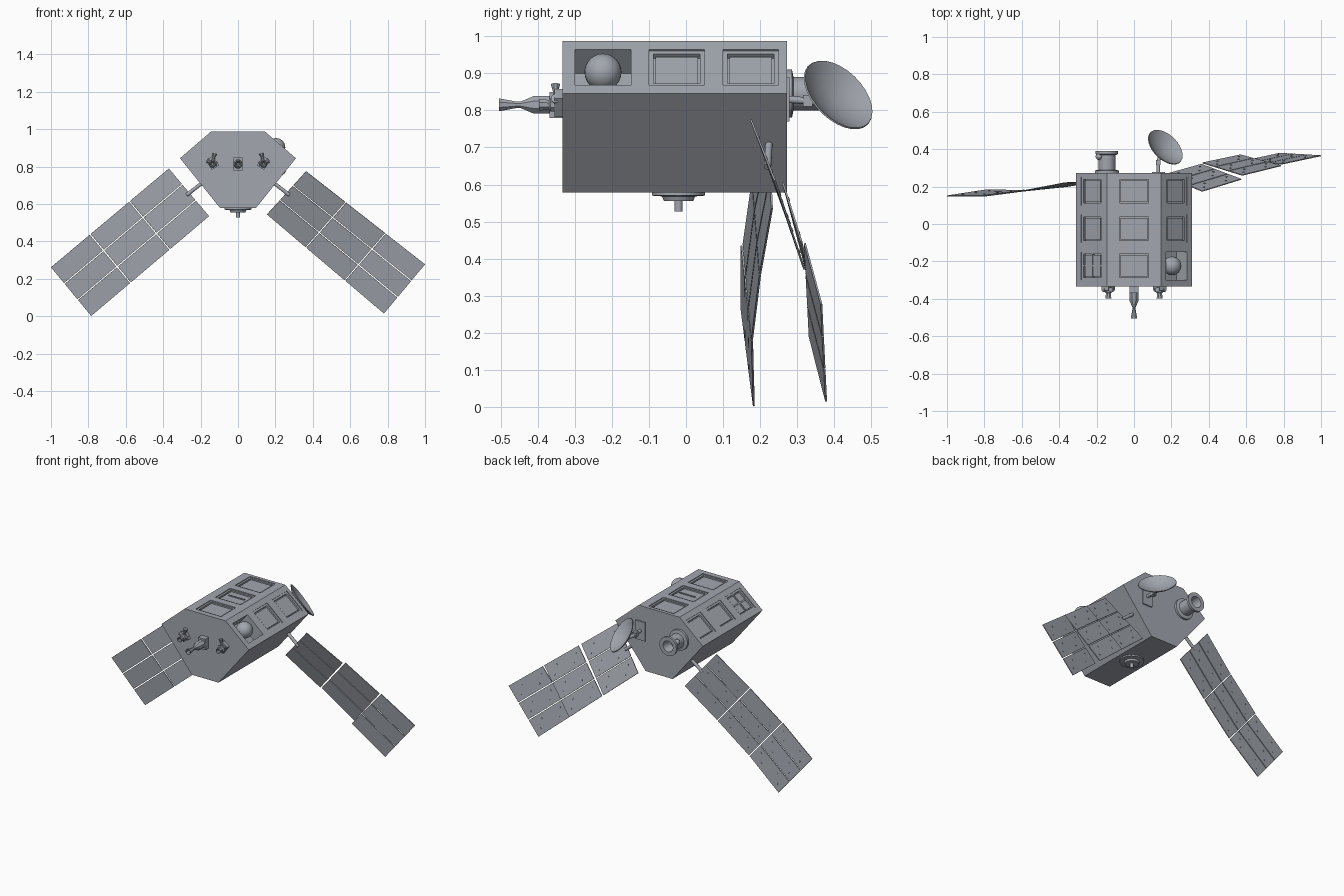
import bpy, bmesh, math
from mathutils import Vector, Matrix

if "Cube" in bpy.data.objects:
    bpy.data.objects.remove(bpy.data.objects["Cube"])

V = Vector
grey = bpy.data.materials.new("dull_metal")
grey.diffuse_color = (.36, .385, .425, 1)
grey.use_nodes = True
grey.node_tree.nodes["Principled BSDF"].inputs["Base Color"].default_value = grey.diffuse_color


def finish(name, bm, smooth=False):
    bmesh.ops.recalc_face_normals(bm, faces=bm.faces[:])
    me = bpy.data.meshes.new(name)
    bm.to_mesh(me)
    bm.free()
    me.materials.append(grey)
    ob = bpy.data.objects.new(name, me)
    bpy.context.collection.objects.link(ob)
    if smooth:
        bpy.ops.object.select_all(action='DESELECT')
        ob.select_set(True)
        bpy.context.view_layer.objects.active = ob
        bpy.ops.object.shade_smooth_by_angle(angle=math.radians(35))
    return ob


def frame(u, n, origin):
    """Matrix whose x is u, z is n and y the remaining axis."""
    u, n = V(u).normalized(), V(n).normalized()
    m = Matrix((u, n.cross(u), n)).transposed().to_4x4()
    m.translation = origin
    return m


def add_box(bm, mat, size):
    bmesh.ops.create_cube(bm, size=1, matrix=mat @ Matrix.Diagonal((*size, 1)))


def box(name, centre, size, tilt=0):
    bm = bmesh.new()
    add_box(bm, Matrix.Translation(centre) @ Matrix.Rotation(tilt, 4, 'Y'), size)
    return finish(name, bm)


def ball(name, centre, r, seg=24):
    bm = bmesh.new()
    bmesh.ops.create_uvsphere(bm, u_segments=seg, v_segments=seg // 2, radius=r,
                              matrix=Matrix.Translation(centre))
    return finish(name, bm, True)


def lathe(name, base, axis, profile, seg=24):
    """Revolve (radius, distance) points about an axis through base."""
    bm = bmesh.new()
    rot = V(axis).to_track_quat('Z', 'Y').to_matrix()
    rings = []
    for r, h in profile:
        rings.append([bm.verts.new(V(base) + rot @ V((r * math.cos(a), r * math.sin(a), h)))
                      for a in (math.tau * (i + .5) / seg for i in range(seg))])
    for a, b in zip(rings, rings[1:]):
        for i in range(seg):
            j = (i + 1) % seg
            bm.faces.new((a[i], a[j], b[j], b[i]))
    bm.faces.new(rings[0][::-1])
    bm.faces.new(rings[-1])
    return finish(name, bm, True)


def rod(name, a, b, r, seg=12):
    d = V(b) - V(a)
    return lathe(name, a, d, [(r, 0), (r, d.length)], seg)


# Hexagonal body
half = [(.145, .987), (.31, .845), (.095, .578)]
outline = half + [(-x, z) for x, z in reversed(half)]
bm = bmesh.new()
f = bm.faces.new([bm.verts.new((x, -.333, z)) for x, z in outline])
ext = bmesh.ops.extrude_face_region(bm, geom=[f])
bmesh.ops.translate(bm, vec=(0, .605, 0), verts=[v for v in ext['geom'] if isinstance(v, bmesh.types.BMVert)])
body = finish("body", bm)

# Recessed bays on the three upper faces: (u, normal, centre, width)
bays = [(V((1, 0, 0)), V((0, 0, 1)), V((0, 0, .987)), .18)]
for s in (1, -1):
    bays.append((V((.165, 0, -s * .142)).normalized(), V((s * .142, 0, .165)).normalized(),
                 V((s * .2275, 0, .916)), .147))
cut = bmesh.new()
for k, (u, n, c, w) in enumerate(bays):
    for j, y in enumerate((-.224, -.025, .175)):
        centre = c + V((0, y, 0))
        sphere_bay = (k == 1 and j == 0)
        depth = .085 if sphere_bay else .022
        add_box(cut, frame(u, n, centre), (w, .15, depth * 2))
        if sphere_bay:
            continue
        # Bay lining: slim rim just under the surface, cross bars on one bay
        bm = bmesh.new()
        for s in (1, -1):
            add_box(bm, frame(u, n, centre + V((0, s * .069, 0)) - n * .014), (w, .012, .018))
            add_box(bm, frame(u, n, centre + u * s * (w / 2 - .006) - n * .014), (.012, .15, .018))
        add_box(bm, frame(u, n, centre - n * .017), (w - .036, .114, .014))
        if k == 2 and j == 0:
            add_box(bm, frame(u, n, centre - n * .012), (w, .008, .016))
            add_box(bm, frame(u, n, centre - n * .012), (.008, .15, .016))
        finish("bay_panel", bm)
cutter = finish("bay_cutter", cut)
cutter.hide_render = True
mod = body.modifiers.new("bays", 'BOOLEAN')
mod.operation, mod.solver, mod.object = 'DIFFERENCE', 'EXACT', cutter
bpy.context.view_layer.objects.active = body
bpy.ops.object.modifier_apply(modifier=mod.name)
bpy.data.objects.remove(cutter, do_unlink=True)

box("top_marker", (.005, -.02, .978), (.11, .007, .01))
ball("sphere_tank", (.203, -.224, .903), .05)

# Solar wings: top line, bottom line, y at (start top, start bottom, end top, end bottom) per segment
wings = {
    "right": ([(.364, .775), (1.0, .278)], [(.155, .545), (.78, .015)],
              [(.175, .262, .24, .32), (.26, .326, .312, .37), (.32, .333, .365, .378)]),
    "left": ([(-.37, .79), (-1.0, .262)], [(-.155, .535), (-.785, .002)],
             [(.22, .232, .18, .2), (.18, .2, .155, .178), (.15, .178, .15, .183)]),
}
for side, (top, bot, ys) in wings.items():
    sx = 1 if side == "right" else -1
    for i, (ta, ba, tb, bb) in enumerate(ys):
        def corner(line, t, y):
            p = V(line[0]).lerp(V(line[1]), t)
            return V((p.x, y, p.y))
        a, b = corner(top, i / 3, ta), corner(bot, i / 3, ba)
        c, d = corner(top, (i + 1) / 3, tb), corner(bot, (i + 1) / 3, bb)

        def at(s, t):
            return a.lerp(c, s).lerp(b.lerp(d, s), t)
        n = (c - a).cross(b - a).normalized() * .0025 * sx
        s0, s1 = (.012 if i else 0), (.988 if i < 2 else 1)
        bm = bmesh.new()
        for k in range(3):
            t0, t1 = k / 3 + (.009 if k else 0), (k + 1) / 3 - (.009 if k < 2 else 0)
            quad = [at(s0, t0), at(s1, t0), at(s1, t1), at(s0, t1)]
            lo, hi = [[bm.verts.new(p + n * g) for p in quad] for g in (-1, 1)]
            bm.faces.new(lo)
            bm.faces.new(hi)
            for q in range(4):
                bm.faces.new((lo[q], lo[(q + 1) % 4], hi[(q + 1) % 4], hi[q]))
            # Small studs on the rear of each strip
            for s, t in ((.15, .3), (.3, .7), (.7, .3), (.85, .7)):
                add_box(bm, frame(b - a, n, at(s, (k + t) / 3) + n), (.008, .008, .005))
        finish(side + "_wing_segment", bm)
    rod(side + "_wing_strut", (sx * .17, .225, .73), (sx * .275, .22, .648), .01)

# Main front nozzle
box("nozzle_mount", (0, -.35, .815), (.05, .036, .07))
lathe("main_nozzle", (0, -.36, .815), (0, -1, 0),
      [(.026, 0), (.026, .05), (.01, .085), (.009, .095), (.019, .145), (.016, .145), (.006, .1)], 8)

# Side thruster clusters, tilted outwards
for s in (1, -1):
    x = s * .137
    box("thruster_base", (x, -.342, .82), (.045, .025, .06), s * .6)
    lathe("thruster_body", (x, -.335, .815), (0, -1, 0),
          [(.02, 0), (.02, .03), (.014, .035), (.017, .062), (.013, .062), (.006, .045)], 8)
    for dx, dz, reach in ((-.25 * s, 1, .034), (.9 * s, .4, .012), (-.9 * s, -.2, .008)):
        lathe("side_jet", (x, -.352, .82), (dx, 0, dz),
              [(.008, 0), (.008, reach), (.013, reach + .018), (.009, reach + .018)], 8)

# Rear docking engine
lathe("rear_engine", (-.145, .268, .845), (0, 1, 0),
      [(.065, 0), (.065, .018), (.045, .022), (.045, .1), (.06, .106), (.06, .122),
       (.035, .122), (.026, .06)], 32)
ball("engine_valve", (-.188, .36, .872), .018, 12)

# Dish antenna on its arm
axis = V((1, 1, 1)).normalized()
dish = V((.167, .41, .841))
R, D = .113, .036
outer = [(max(.001, R * t), D * (t * t - 1)) for t in (0, .2, .4, .6, .8, 1)]
inner = [(max(.001, r - .002), h + .004) for r, h in reversed(outer)]
lathe("dish", dish, axis, outer + inner, 28)
box("dish_mount", (.13, .274, .83), (.07, .01, .12))
rod("dish_arm", (.13, .27, .83), (.13, .335, .825), .01)
rod("dish_neck", (.13, .33, .825), dish - axis * (D + .003), .01)
box("dish_joint", (.13, .328, .826), (.026, .026, .03))

# Underside sensor
lathe("belly_sensor", (0, -.02, .582), (0, 0, -1),
      [(.072, 0), (.072, .012), (.045, .014), (.04, .026), (.011, .026), (.011, .055)], 28)
